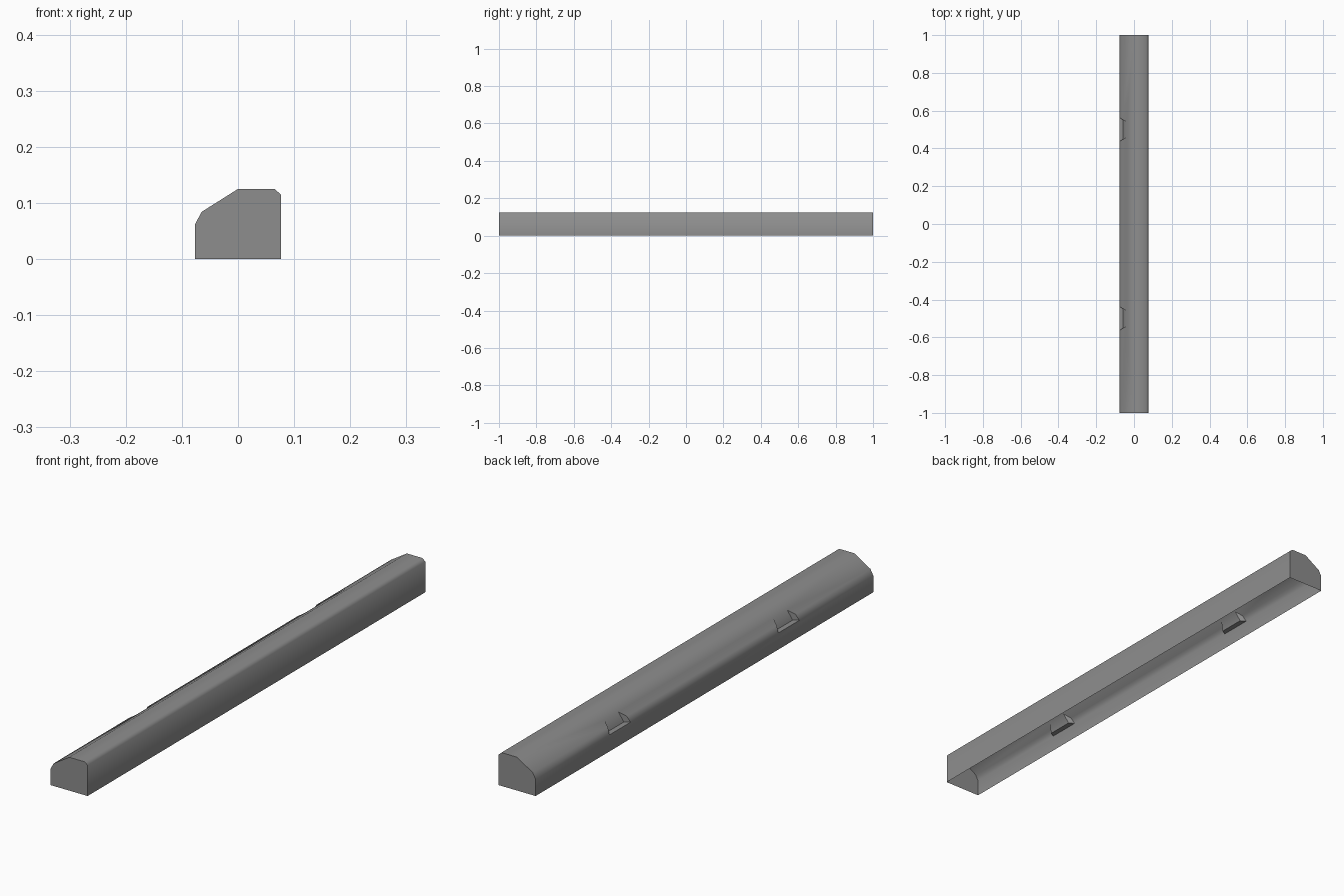
import bpy
import bmesh
from math import radians

if "Cube" in bpy.data.objects:
    bpy.data.objects.remove(bpy.data.objects["Cube"])

grey = bpy.data.materials.new("concrete_grey")
grey.use_nodes = True
colour = (0.27, 0.27, 0.27, 1)
grey.diffuse_color = colour
grey.node_tree.nodes["Principled BSDF"].inputs["Base Color"].default_value = colour


def loft(name, ring_a, ring_b):
    """Closed solid between two rings with the same number of points."""
    bm = bmesh.new()
    a = [bm.verts.new(p) for p in ring_a]
    b = [bm.verts.new(p) for p in ring_b]
    bm.faces.new(a)
    bm.faces.new(b)
    for i in range(len(a)):
        j = (i + 1) % len(a)
        bm.faces.new((a[i], a[j], b[j], b[i]))
    bmesh.ops.recalc_face_normals(bm, faces=bm.faces)
    mesh = bpy.data.meshes.new(name)
    bm.to_mesh(mesh)
    bm.free()
    obj = bpy.data.objects.new(name, mesh)
    bpy.context.collection.objects.link(obj)
    return obj


# Long bar with a sloped, chamfered cross-section
SIDE = 0.0765
profile = [(-SIDE, 0), (-SIDE, 0.062), (-0.065, 0.084), (0, 0.125),
           (0.065, 0.125), (SIDE, 0.115), (SIDE, 0)]
bar = loft("bar_shell", [(x, -1, z) for x, z in profile],
           [(x, 1, z) for x, z in profile])
bar.data.materials.append(grey)


# Pockets cut into the sloped side, narrowing inwards
def pocket_ring(z, back, y):
    front = -0.09
    half = lambda x: 0.0625 - 0.61 * (x + SIDE)
    return [(front, y - half(front), z), (back, y - half(back), z),
            (back, y + half(back), z), (front, y + half(front), z)]


cutters = []
for y in (-0.5, 0.5):
    cutter = loft("pocket_cutter", pocket_ring(0.062, -0.057, y),
                  pocket_ring(0.122, -0.031, y))
    cutter.hide_render = True
    cutters.append(cutter)
    cut = bar.modifiers.new("pocket", "BOOLEAN")
    cut.operation = "DIFFERENCE"
    cut.solver = "EXACT"
    cut.object = cutter

# Apply the cuts, then open the underside
depsgraph = bpy.context.evaluated_depsgraph_get()
mesh = bpy.data.meshes.new_from_object(bar.evaluated_get(depsgraph))
bar.modifiers.clear()
bar.data = mesh
for cutter in cutters:
    bpy.data.objects.remove(cutter)

bm = bmesh.new()
bm.from_mesh(mesh)
under = [f for f in bm.faces if all(v.co.z < 0.001 for v in f.verts)]
bmesh.ops.delete(bm, geom=under, context="FACES")
for f in bm.faces:
    f.material_index = 0
bm.to_mesh(mesh)
bm.free()

# Soft long edges, crisp ends and pocket rims
bpy.ops.object.select_all(action="DESELECT")
bar.select_set(True)
bpy.context.view_layer.objects.active = bar
bpy.ops.object.shade_smooth_by_angle(angle=radians(50))
